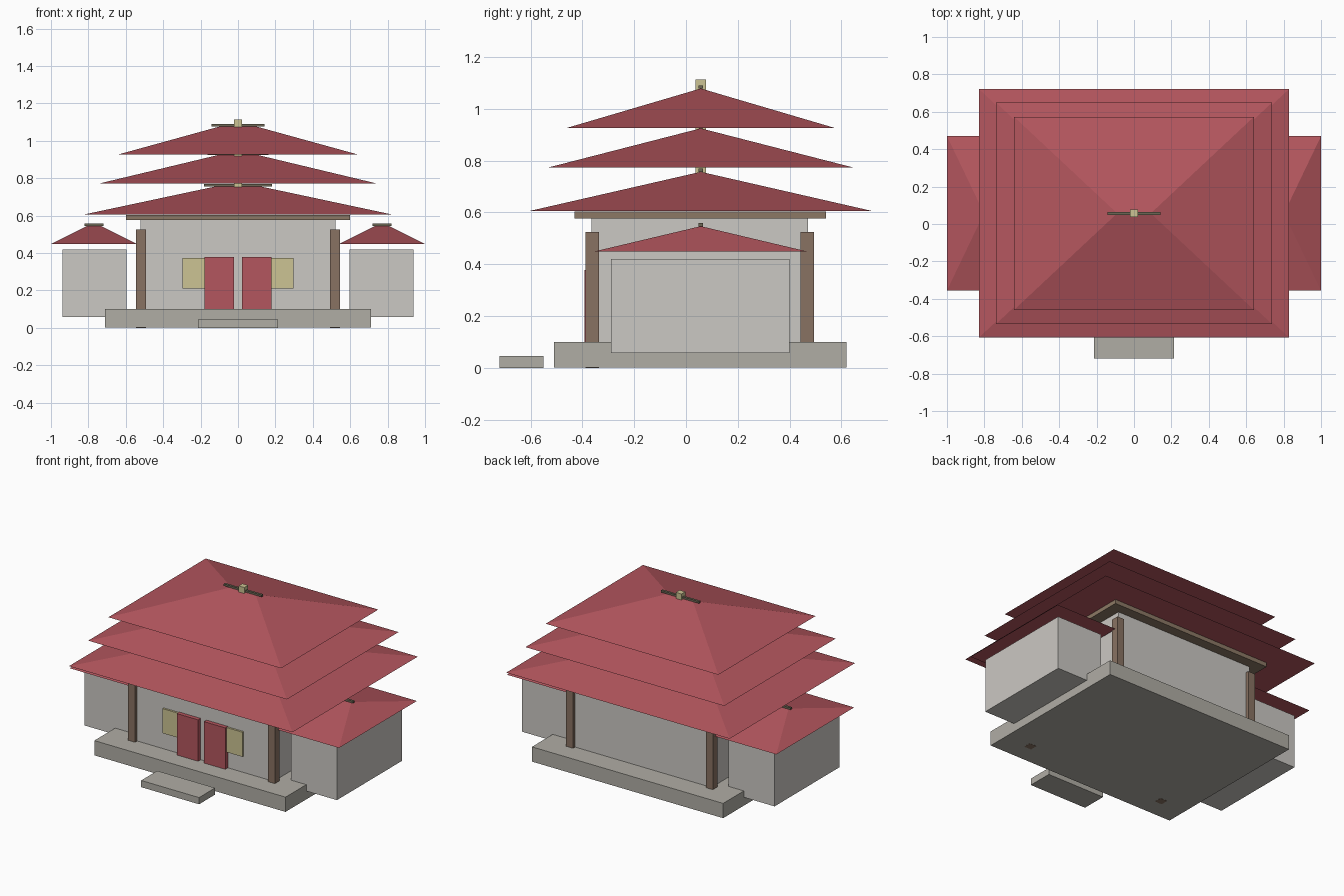
import bpy

cube = bpy.data.objects.get("Cube")
if cube:
    bpy.data.objects.remove(cube, do_unlink=True)

CY = 0.057  # centre line of the building in y


def linear(c):
    c /= 255
    return c / 12.92 if c <= 0.04045 else ((c + 0.055) / 1.055) ** 2.4


def material(name, r, g, b):
    m = bpy.data.materials.new(name)
    m.use_nodes = True
    col = (linear(r), linear(g), linear(b), 1)
    m.diffuse_color = col
    m.node_tree.nodes["Principled BSDF"].inputs["Base Color"].default_value = col
    return m


RED = material("roof red", 180, 86, 94)
PLASTER = material("pale plaster", 203, 200, 195)
STONE = material("grey stone", 176, 173, 165)
WOOD = material("brown wood", 137, 114, 98)
BEAM = material("beam brown", 140, 121, 101)
GOLD = material("pale gold", 204, 195, 147)
DARK = material("dark ridge", 108, 102, 84)


def mesh_object(name, verts, faces, mat):
    me = bpy.data.meshes.new(name)
    me.from_pydata(verts, [], faces)
    me.materials.append(mat)
    ob = bpy.data.objects.new(name, me)
    bpy.context.collection.objects.link(ob)
    return ob


def box(name, x, y, z, mat):
    """Box from (low, high) ranges on each axis."""
    verts = [(a, b, c) for a in x for b in y for c in z]
    faces = [(0, 1, 3, 2), (4, 6, 7, 5), (0, 4, 5, 1),
             (2, 3, 7, 6), (0, 2, 6, 4), (1, 5, 7, 3)]
    return mesh_object(name, verts, faces, mat)


def around(c, h):
    return (c - h, c + h)


def hip_roof(name, cx, hx, hy, eave, top):
    """Hipped roof with a short ridge, topped by a ridge bar."""
    r = hx * 0.14
    verts = [(cx - hx, CY - hy, eave), (cx + hx, CY - hy, eave),
             (cx + hx, CY + hy, eave), (cx - hx, CY + hy, eave),
             (cx - r, CY, top), (cx + r, CY, top)]
    faces = [(3, 2, 1, 0), (0, 1, 5, 4), (1, 2, 5), (2, 3, 4, 5), (3, 0, 4)]
    mesh_object(name, verts, faces, RED)
    box(name + "_ridge", around(cx, hx * 0.22), around(CY, 0.008),
        (top - 0.001, top + 0.012), DARK)


# Stone platform and entrance step
box("platform", (-0.71, 0.71), (-0.51, 0.62), (0.001, 0.10), STONE)
box("entrance_step", (-0.215, 0.215), (-0.72, -0.55), (0, 0.045), STONE)

# Main hall and the beam under its roof
box("hall_walls", (-0.52, 0.52), (-0.365, 0.472), (0.10, 0.577), PLASTER)
box("eave_beam", (-0.60, 0.60), (-0.43, 0.54), (0.576, 0.604), BEAM)

for side, s in (("left", 1), ("right", -1)):
    def span(a, b):
        return tuple(sorted((s * a, s * b)))

    # Corner columns
    box(f"front_column_{side}", span(0.493, 0.545), (-0.388, -0.337), (0, 0.525), WOOD)
    box(f"back_column_{side}", span(0.493, 0.545), (0.442, 0.494), (0.05, 0.525), WOOD)

    # Door leaf and window
    box(f"door_{side}", span(0.022, 0.18), (-0.392, -0.36), (0.10, 0.378), RED)
    box(f"window_{side}", span(0.13, 0.297), (-0.378, -0.36), (0.21, 0.375), GOLD)

    # Side wing
    box(f"wing_walls_{side}", span(0.597, 0.938), (-0.29, 0.40), (0.057, 0.42), PLASTER)
    hip_roof(f"wing_roof_{side}", s * 0.77, 0.23, 0.413, 0.449, 0.547)

# Three stacked roofs, each with a gold finial
tiers = (("lower", 0.83, 0.665, 0.605), ("middle", 0.738, 0.592, 0.773),
         ("upper", 0.641, 0.516, 0.927))
for name, hx, hy, eave in tiers:
    top = eave + 0.152
    hip_roof(f"{name}_roof", 0, hx, hy, eave, top)
    box(f"{name}_finial", around(0, 0.021), around(CY, 0.02),
        (top - 0.008, top + 0.035), GOLD)
